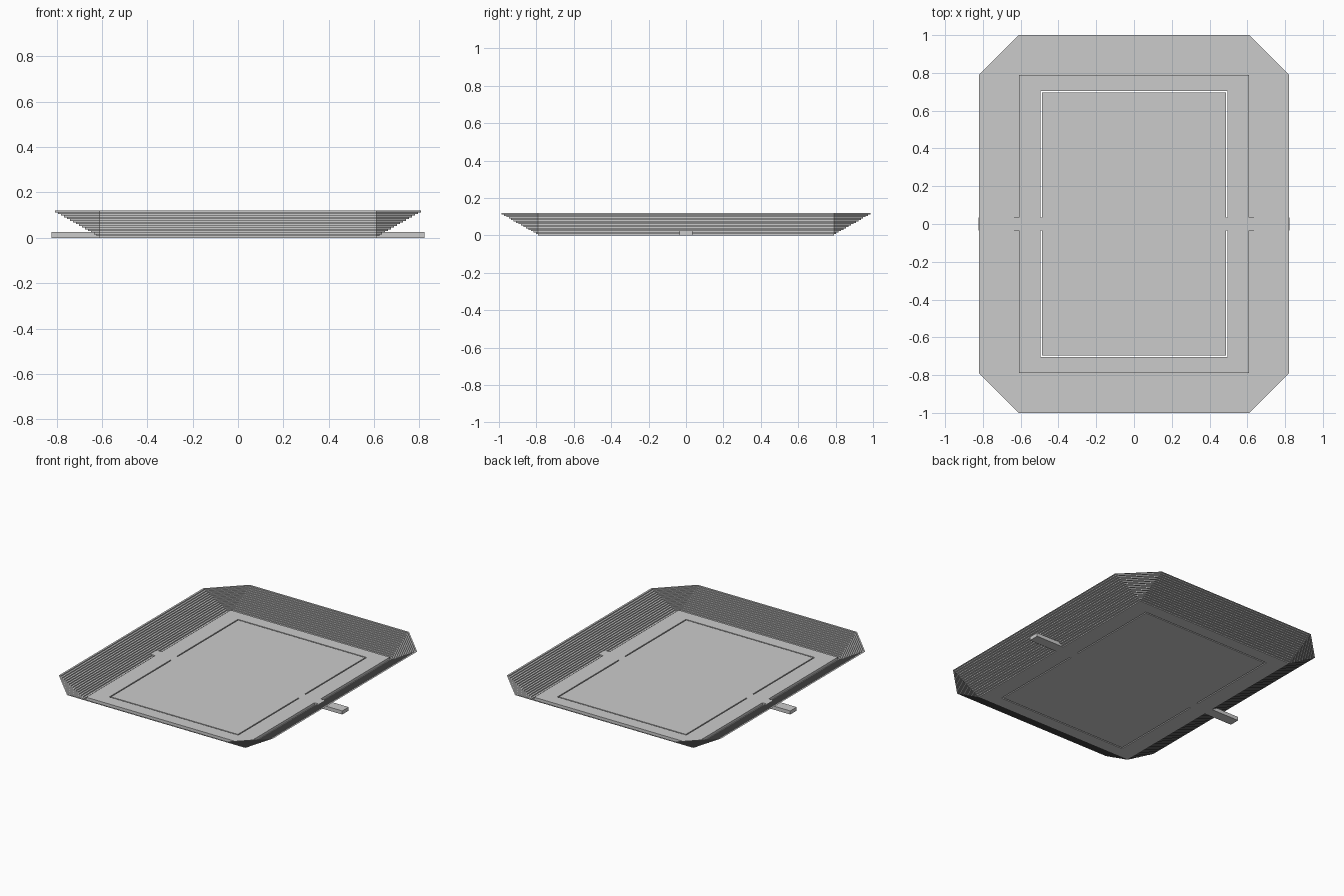
import bpy, bmesh

if "Cube" in bpy.data.objects:
    bpy.data.objects.remove(bpy.data.objects["Cube"])

FX, FY = 0.61, 0.79       # floor half sizes
FLOOR_H = 0.025
FLARE, WALL_H, STEPS = 0.21, 0.12, 16
SX, SY, SLOT = 0.494, 0.704, 0.008   # slot outer half sizes and width
TAB = 0.035               # tab half width


def finish(name, bm):
    bmesh.ops.remove_doubles(bm, verts=bm.verts, dist=1e-5)
    mesh = bpy.data.meshes.new(name)
    bm.to_mesh(mesh)
    bm.free()
    ob = bpy.data.objects.new(name, mesh)
    bpy.context.collection.objects.link(ob)
    return ob


def loop(bm, pts, z):
    return [bm.verts.new((x, y, z)) for x, y in pts]


def bridge(bm, a, b):
    n = len(a)
    for i in range(n):
        j = (i + 1) % n
        bm.faces.new((a[i], a[j], b[j], b[i]))


def rect(hx, hy):
    return [(-hx, -hy), (hx, -hy), (hx, hy), (-hx, hy)]


def octagon(d):
    x, y = FX + d, FY + d
    return [(-FX, -y), (FX, -y), (x, -FY), (x, FY),
            (FX, y), (-FX, y), (-x, FY), (-x, -FY)]


def box(name, x0, x1, y0, y1):
    bm = bmesh.new()
    pts = [(x0, y0), (x1, y0), (x1, y1), (x0, y1)]
    lo, hi = loop(bm, pts, 0), loop(bm, pts, FLOOR_H)
    bridge(bm, lo, hi)
    bm.faces.new(hi)
    bm.faces.new(lo[::-1])
    return finish(name, bm)


# Floor border around the slot
bm = bmesh.new()
rings = [loop(bm, rect(FX, FY), 0), loop(bm, rect(FX, FY), FLOOR_H),
         loop(bm, rect(SX, SY), FLOOR_H), loop(bm, rect(SX, SY), 0)]
for i in range(4):
    bridge(bm, rings[i], rings[(i + 1) % 4])
finish("floor_border", bm)

# Inner panel
ix, iy = SX - SLOT, SY - SLOT
box("floor_panel", -ix, ix, -iy, iy)

# Bridges across the slot and side tabs below the walls
for name, s in (("right", 1), ("left", -1)):
    for part, a, b in (("bridge", ix, SX), ("tab", FX, 0.823)):
        x0, x1 = sorted((s * a, s * b))
        box(f"{name}_{part}", x0, x1, -TAB, TAB)

# Stepped flaring wall: a thin staircase sheet with cut corners
bm = bmesh.new()
prev = loop(bm, octagon(0), 0)
for k in range(STEPS):
    z = WALL_H * (k + 1) / STEPS
    for d in (FLARE * k / STEPS, FLARE * (k + 1) / STEPS):
        cur = loop(bm, octagon(d), z)
        bridge(bm, prev, cur)
        prev = cur
finish("stepped_wall", bm)
